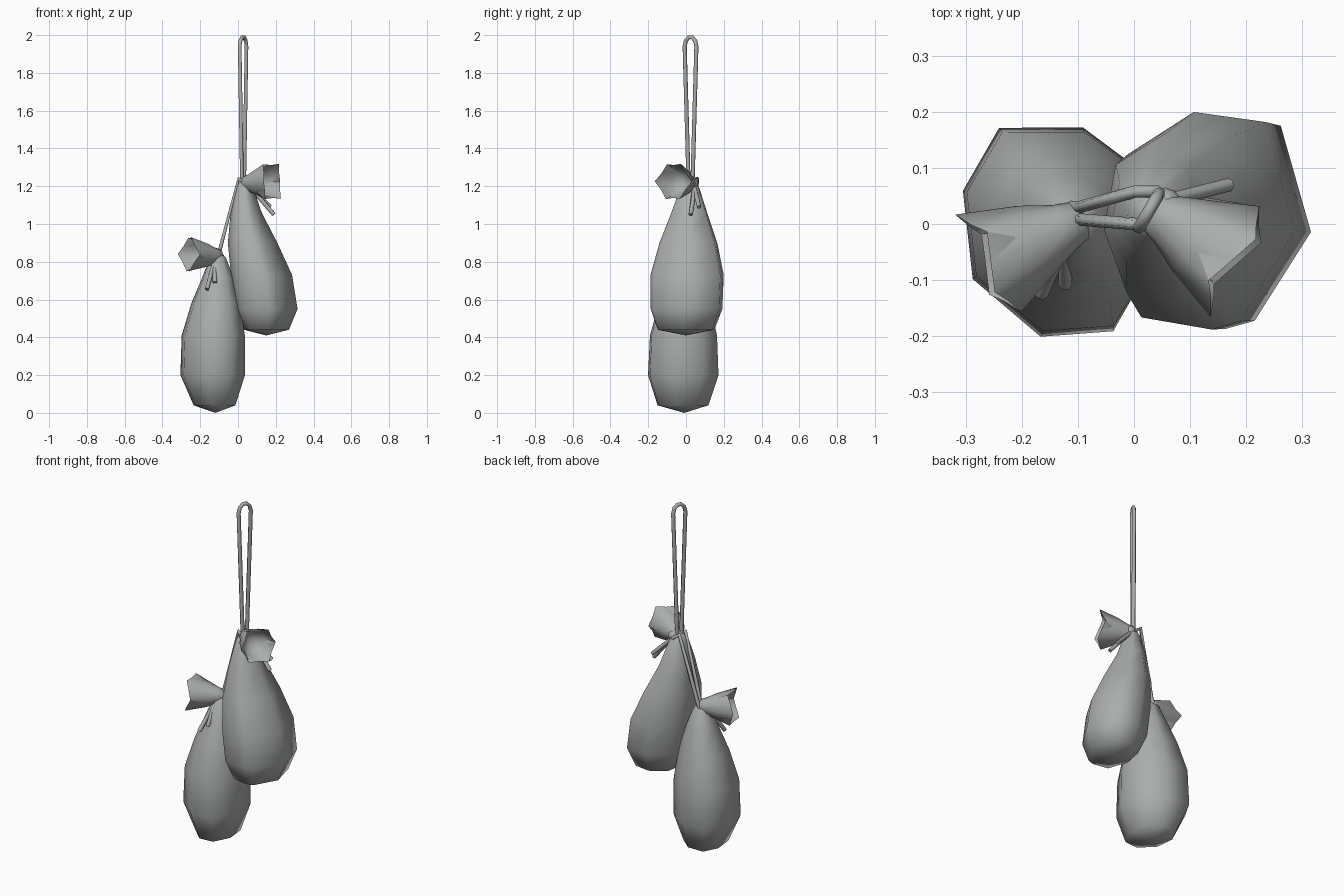
import bpy, bmesh, math
from mathutils import Vector

if "Cube" in bpy.data.objects:
    bpy.data.objects.remove(bpy.data.objects["Cube"])

cloth = bpy.data.materials.new("grey_cloth")
cloth.use_nodes = True
GREY = (0.4, 0.42, 0.41, 1)
cloth.diffuse_color = GREY
cloth.node_tree.nodes["Principled BSDF"].inputs["Base Color"].default_value = GREY


def finish(name, bm, angle):
    bmesh.ops.recalc_face_normals(bm, faces=bm.faces)
    mesh = bpy.data.meshes.new(name)
    bm.to_mesh(mesh)
    bm.free()
    obj = bpy.data.objects.new(name, mesh)
    bpy.context.collection.objects.link(obj)
    mesh.materials.append(cloth)
    bpy.ops.object.select_all(action="DESELECT")
    obj.select_set(True)
    bpy.context.view_layer.objects.active = obj
    bpy.ops.object.shade_smooth_by_angle(angle=math.radians(angle))


def loft(name, rings, tip_start, tip_end, angle):
    """Skin a list of point rings, closing each end on a tip point."""
    bm = bmesh.new()
    loops = [[bm.verts.new(p) for p in ring] for ring in rings]
    n = len(loops[0])
    for a, b in zip(loops, loops[1:]):
        for i in range(n):
            j = (i + 1) % n
            bm.faces.new((a[i], a[j], b[j], b[i]))
    for tip, ring in ((tip_start, loops[0]), (tip_end, loops[-1])):
        t = bm.verts.new(tip)
        for i in range(n):
            bm.faces.new((ring[i], ring[(i + 1) % n], t))
    finish(name, bm, angle)


def bag(name, sections, bottom, top, corners):
    """Eight-sided sack; sections are (z, x, y, x radius, y radius),
    corners are (angle, bulge)."""
    rings = []
    for z, x, y, rx, ry in sections:
        rings.append([(x + rx * k * math.cos(math.radians(a)),
                       y + ry * k * math.sin(math.radians(a)), z) for a, k in corners])
    loft(name, rings, bottom, top, 75)


def frill(name, neck, mouth, radius):
    """Gathered cloth mouth flaring out of the neck, hollow inside."""
    neck, mouth = Vector(neck), Vector(mouth)
    d = mouth - neck
    u = d.cross(Vector((0, 0, 1))).normalized()
    v = u.cross(d).normalized()
    rings = []
    # along the axis, relative radius, depth of the pleats
    for t, r, pleat in ((-0.1, 0.38, 0), (0.1, 0.48, 0), (0.45, 0.72, 0.04),
                        (1.0, 1.0, 0.1), (0.5, 0.66, 0.06)):
        ring = []
        for i in range(12):
            a = math.tau * i / 12
            wave = 1 + pleat * (-1) ** i
            lean = 0.1 * math.cos(3 * a) * (t > 0.9)
            ring.append(neck + d * (t + lean) + (u * math.cos(a) + v * math.sin(a)) * radius * r * wave)
        rings.append(ring)
    loft(name, rings, neck - d * 0.2, neck + d * 0.2, 65)


def cord(name, points, radius):
    curve = bpy.data.curves.new(name, "CURVE")
    curve.dimensions = "3D"
    curve.bevel_depth = radius
    curve.bevel_resolution = 1
    curve.use_fill_caps = True
    spline = curve.splines.new("POLY")
    spline.points.add(len(points) - 1)
    for p, co in zip(spline.points, points):
        p.co = (*co, 1)
    obj = bpy.data.objects.new(name, curve)
    bpy.context.collection.objects.link(obj)
    curve.materials.append(cloth)


# Sacks
bag("lower_bag", [(0.04, -0.125, -0.015, 0.115, 0.135),
                  (0.2, -0.135, -0.013, 0.178, 0.187),
                  (0.41, -0.132, -0.012, 0.174, 0.178),
                  (0.58, -0.118, -0.008, 0.135, 0.135),
                  (0.72, -0.107, -0.004, 0.085, 0.087),
                  (0.82, -0.107, 0, 0.045, 0.046)],
    (-0.12, -0.01, 0.0), (-0.103, 0, 0.87),
    ((-15, 1), (32, 1.03), (76, 1.02), (121, 1.15),
     (158, 1.03), (208, 0.97), (260, 1.02), (300, 1.1)))
bag("upper_bag", [(0.44, 0.15, 0, 0.12, 0.147),
                  (0.55, 0.148, 0.002, 0.168, 0.186),
                  (0.73, 0.124, 0.005, 0.163, 0.19),
                  (0.9, 0.077, 0.012, 0.132, 0.15),
                  (1.06, 0.043, 0.017, 0.083, 0.093),
                  (1.2, 0.033, 0.02, 0.045, 0.046)],
    (0.15, 0, 0.41), (0.03, 0.02, 1.255),
    ((-5, 1), (54, 1.15), (96, 1.03), (143, 1.04),
     (188, 1), (233, 1.13), (275, 1.02), (293, 1.02)))

# Gathered mouths
frill("lower_frill", (-0.11, 0, 0.83), (-0.26, -0.07, 0.84), 0.094)
frill("upper_frill", (0.045, 0.018, 1.215), (0.18, -0.067, 1.225), 0.097)

# Knot behind the upper gathering
bm = bmesh.new()
bmesh.ops.create_icosphere(bm, subdivisions=2, radius=0.03)
bmesh.ops.translate(bm, verts=bm.verts, vec=(0.055, 0.035, 1.215))
finish("knot", bm, 75)

# Hanging loop, on a diagonal
loop = []
for side, z in ((-0.35, 1.23), (-1, 1.94), (-0.8, 1.97), (-0.3, 1.988),
                (0.3, 1.988), (0.8, 1.97), (1, 1.94), (0.35, 1.23)):
    loop.append((0.027 + 0.018 * side, 0.024 + 0.031 * side, z))
cord("hanging_loop", loop, 0.011)

# Paired cords joining the two necks, spreading towards the top
for side, low, high in (("front", 0.008, 0.0), ("back", 0.03, 0.058)):
    cord("joining_cord_" + side, [(0.045, high, 1.21), (0.003, high, 1.24),
                                  (-0.098, low, 0.855), (-0.12, low, 0.81)], 0.011)

# Loose cord ends under each knot
for name, start, ends in (
        ("lower_tail", (-0.125, -0.035, 0.8), ((-0.165, -0.125, 0.655), (-0.122, -0.108, 0.69))),
        ("upper_tail", (0.07, 0.045, 1.19), ((0.19, 0.025, 1.05), (0.17, 0.07, 1.09)))):
    for i, end in enumerate(ends):
        cord(f"{name}_{i + 1}", [start, end], 0.012)
